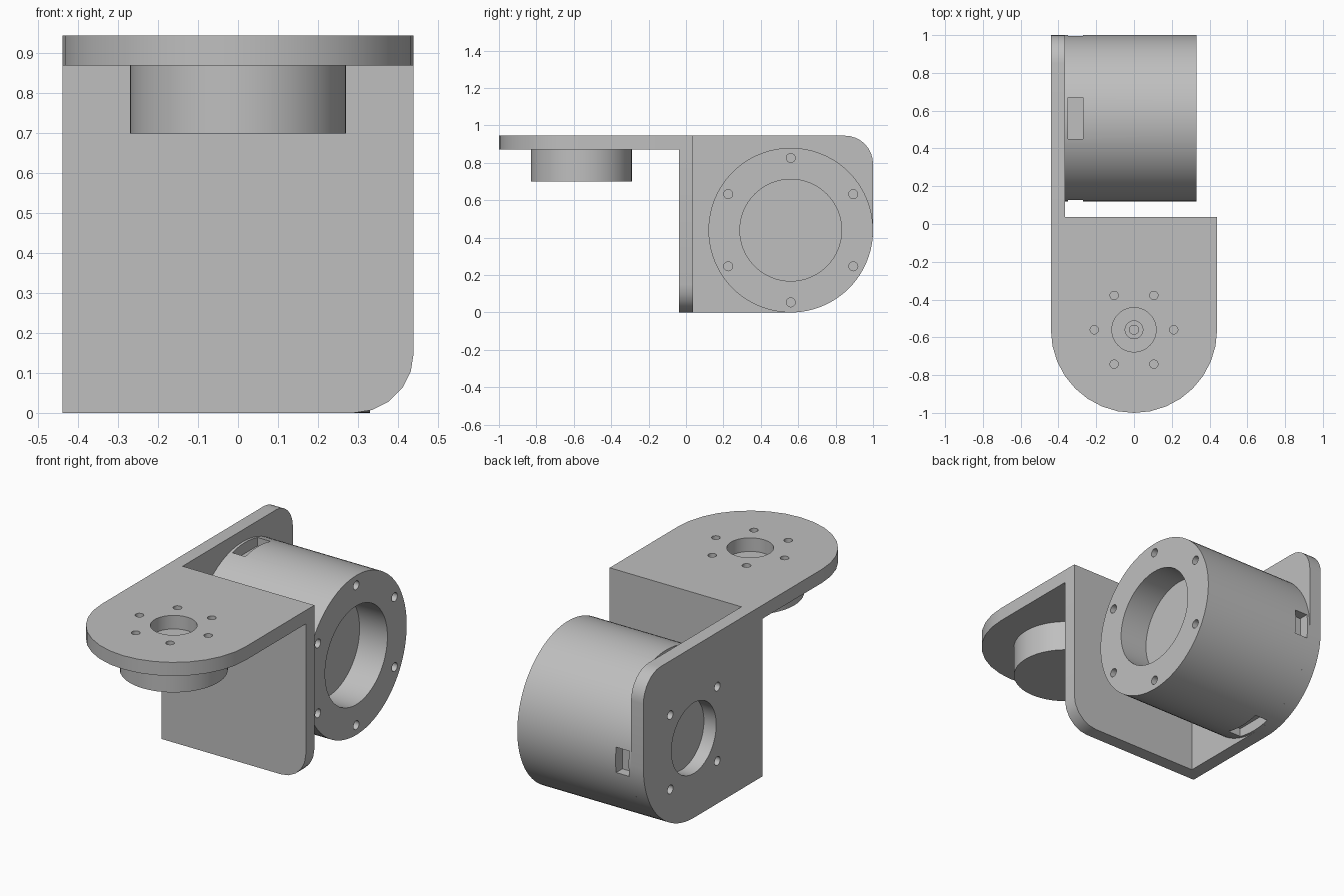
import bpy, bmesh
from math import sin, cos, pi, radians

if "Cube" in bpy.data.objects:
    bpy.data.objects.remove(bpy.data.objects["Cube"])

# One plain material
GREY = (0.52, 0.52, 0.52, 1)
grey = bpy.data.materials.new("plain grey")
grey.use_nodes = True
grey.diffuse_color = GREY
grey.node_tree.nodes["Principled BSDF"].inputs["Base Color"].default_value = GREY

# Main sizes
R = 0.44            # half width, and radius of the housing
T = 0.075           # plate thickness
TOP = 0.945         # overall height
AXIS = 0.56         # distance of both joint axes from the middle
INNER = -R + T      # inner face of the side plate
WALL = 0.0375       # half thickness of the middle plate


def arc(u, v, r, start, end, n):
    """Points on an arc, angles in degrees."""
    angles = [radians(start + (end - start) * i / n) for i in range(n + 1)]
    return [(u + r * cos(a), v + r * sin(a)) for a in angles]


def circle(u, v, r, n=64):
    return arc(u, v, r, 0, 360, n)[:-1]


def ring(u, v, radius, r, count, start):
    """Small circles spaced evenly around a centre."""
    angles = [radians(start) + 2 * pi * i / count for i in range(count)]
    return [circle(u + radius * cos(a), v + radius * sin(a), r, 24) for a in angles]


def rect(u, v, du, dv):
    return [(u - du, v - dv), (u + du, v - dv), (u + du, v + dv), (u - du, v + dv)]


def prism(name, profiles, lo, hi, axis):
    """Extrude closed profiles between two positions along an axis."""
    place = {"x": lambda u, v, w: (w, u, v),
             "y": lambda u, v, w: (u, w, v),
             "z": lambda u, v, w: (u, v, w)}[axis]
    bm = bmesh.new()
    for pts in profiles:
        low = [bm.verts.new(place(u, v, lo)) for u, v in pts]
        high = [bm.verts.new(place(u, v, hi)) for u, v in pts]
        bm.faces.new(low)
        bm.faces.new(high)
        for i in range(len(pts)):
            j = (i + 1) % len(pts)
            bm.faces.new((low[i], low[j], high[j], high[i]))
    bmesh.ops.recalc_face_normals(bm, faces=bm.faces)
    mesh = bpy.data.meshes.new(name)
    bm.to_mesh(mesh)
    bm.free()
    mesh.materials.append(grey)
    obj = bpy.data.objects.new(name, mesh)
    bpy.context.collection.objects.link(obj)
    return obj


def cut(obj, profiles, lo, hi, axis):
    """Cut extruded profiles out of a part."""
    cutter = prism("cutter", profiles, lo, hi, axis)
    cutter.hide_render = True
    mod = obj.modifiers.new("cut", "BOOLEAN")
    mod.operation = "DIFFERENCE"
    mod.solver = "EXACT"
    mod.object = cutter
    bpy.context.view_layer.objects.active = obj
    bpy.ops.object.modifier_apply(modifier=mod.name)
    bpy.data.objects.remove(cutter)


# Top plate with a rounded front, a centre hole and six screw holes
outline = [(R, WALL), (-R, WALL)] + arc(0, -AXIS, R, 180, 360, 16)
top_plate = prism("top_plate", [outline], TOP - T, TOP, "z")
cut(top_plate, [circle(0, -AXIS, 0.117)] + ring(0, -AXIS, 0.21, 0.022, 6, 0),
    TOP - T - 0.02, TOP + 0.02, "z")

# Round boss under the top plate with a stepped shaft hole
boss = prism("boss", [circle(0, -AXIS, 0.27)], 0.70, TOP - T, "z")
cut(boss, [circle(0, -AXIS, 0.047, 32)], TOP - T - 0.03, TOP, "z")
cut(boss, [circle(0, -AXIS, 0.024, 32)], TOP - T - 0.08, TOP, "z")

# Middle plate with one rounded lower corner
outline = [(INNER, TOP - T), (INNER, 0)] + arc(R - 0.15, 0.15, 0.15, -90, 0, 5) + [(R, TOP - T)]
middle_plate = prism("middle_plate", [outline], -WALL, WALL, "y")

# Side plate, rounded at the back, with a centre hole and four screw holes
outline = ([(-WALL, TOP - T), (-WALL, 0)] + arc(AXIS, R, R, -90, 0, 20)
           + arc(0.85, TOP - 0.15, 0.15, 0, 90, 8) + [(WALL, TOP), (WALL, TOP - T)])
side_plate = prism("side_plate", [outline], -R, INNER, "x")
cut(side_plate, [circle(AXIS, R, 0.195)] + ring(AXIS, R, 0.29, 0.024, 4, 45),
    -R - 0.02, INNER + 0.02, "x")

# Round housing with an open socket and six screw holes in its rim
housing = prism("housing", [circle(AXIS, R, R, 96)], INNER, 0.33, "x")
cut(housing, [circle(AXIS, R, 0.272)], 0.16, 0.4, "x")
cut(housing, ring(AXIS, R, 0.386, 0.024, 6, 30), 0.23, 0.4, "x")

# Four shallow slots around the housing next to the side plate
SLOT_X, DEPTH = -0.31, 0.06
for side in (-1, 1):
    reach = sorted((side * (R - DEPTH), side * (R + 0.05)))
    cut(housing, [rect(SLOT_X, AXIS, 0.04, 0.11)], R + reach[0], R + reach[1], "z")
    cut(housing, [rect(SLOT_X, R, 0.04, 0.07)], AXIS + reach[0], AXIS + reach[1], "y")

# Smooth the round walls and keep the edges sharp
for obj in (top_plate, boss, middle_plate, side_plate, housing):
    bpy.ops.object.select_all(action="DESELECT")
    obj.select_set(True)
    bpy.context.view_layer.objects.active = obj
    bpy.ops.object.shade_smooth_by_angle(angle=radians(30))
